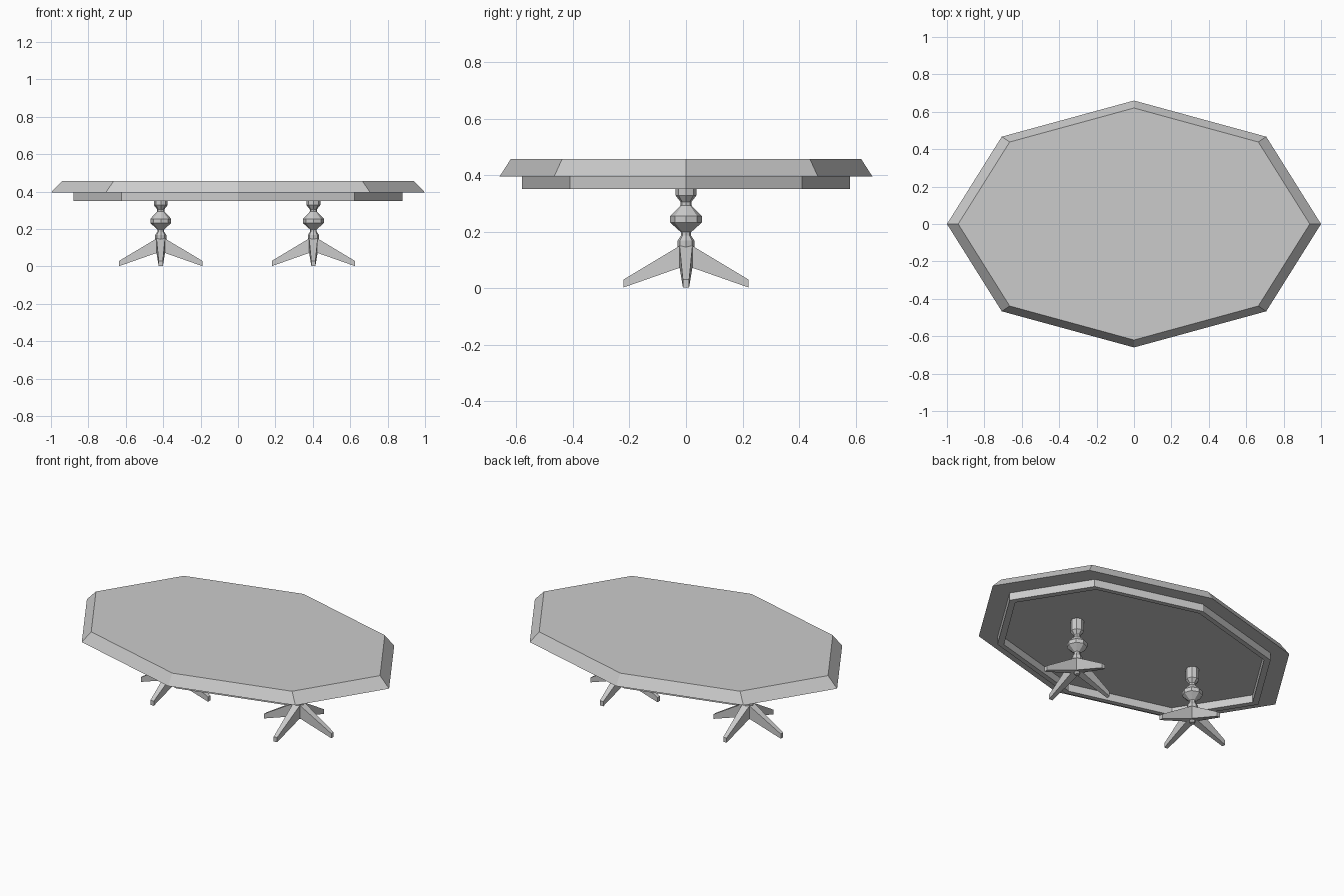
import bpy
import math

if "Cube" in bpy.data.objects:
    bpy.data.objects.remove(bpy.data.objects["Cube"])


def make_object(name, verts, faces, location=(0, 0, 0), turn=0):
    mesh = bpy.data.meshes.new(name)
    mesh.from_pydata(verts, [], faces)
    mesh.update()
    obj = bpy.data.objects.new(name, mesh)
    obj.location = location
    obj.rotation_euler.z = turn
    bpy.context.collection.objects.link(obj)
    return obj


def loft(name, rings, sides=8, closed_loop=False, location=(0, 0, 0)):
    """Join octagonal rings (x radius, y radius, z), listed bottom to top."""
    verts, faces = [], []
    for rx, ry, z in rings:
        for i in range(sides):
            a = 2 * math.pi * i / sides
            verts.append((rx * math.cos(a), ry * math.sin(a), z))
    n = len(rings)
    for r in range(n if closed_loop else n - 1):
        lo, hi = r * sides, (r + 1) % n * sides
        for i in range(sides):
            j = (i + 1) % sides
            faces.append((lo + i, lo + j, hi + j, hi + i))
    if not closed_loop:
        faces.append(tuple(reversed(range(sides))))
        faces.append(tuple(range((n - 1) * sides, n * sides)))
    return make_object(name, verts, faces, location)


# Bevelled octagonal top
loft("table_top", [(1.0, 0.66, 0.395), (0.94, 0.62, 0.457)])

# Hollow apron ring under the top
loft("apron", [(0.84, 0.55, 0.35), (0.88, 0.58, 0.35),
               (0.88, 0.58, 0.395), (0.84, 0.55, 0.395)], closed_loop=True)

# Turned column profile (radius, z)
column = [(0.014, 0.06), (0.03, 0.148), (0.03, 0.168), (0.018, 0.186),
          (0.018, 0.198), (0.056, 0.232), (0.056, 0.255), (0.019, 0.293),
          (0.019, 0.305), (0.037, 0.328), (0.037, 0.395)]

# Tapered leg sections (distance out, half width, bottom z, top z)
leg_sections = [(0.0, 0.024, 0.08, 0.163), (0.222, 0.011, 0.002, 0.03)]
leg_verts = [p for r, w, lo, hi in leg_sections
             for p in ((r, -w, lo), (r, w, lo), (r, w, hi), (r, -w, hi))]
leg_faces = [(i, (i + 1) % 4, (i + 1) % 4 + 4, i + 4)[::-1] for i in range(4)]
leg_faces += [(0, 1, 2, 3), (7, 6, 5, 4)]
leg_faces = [f[::-1] for f in leg_faces]

# Two pedestals, each with four splayed legs
for side, x in (("left", -0.413), ("right", 0.403)):
    loft(f"{side}_column", [(r, r, z) for r, z in column], location=(x, 0, 0))
    for k in range(4):
        leg = make_object(f"{side}_leg_{k + 1}", leg_verts, leg_faces,
                          (x, 0, 0), k * math.pi / 2)

# Consistent outward normals
import bmesh
for obj in bpy.context.collection.objects:
    bm = bmesh.new()
    bm.from_mesh(obj.data)
    bmesh.ops.recalc_face_normals(bm, faces=bm.faces)
    bm.to_mesh(obj.data)
    bm.free()
